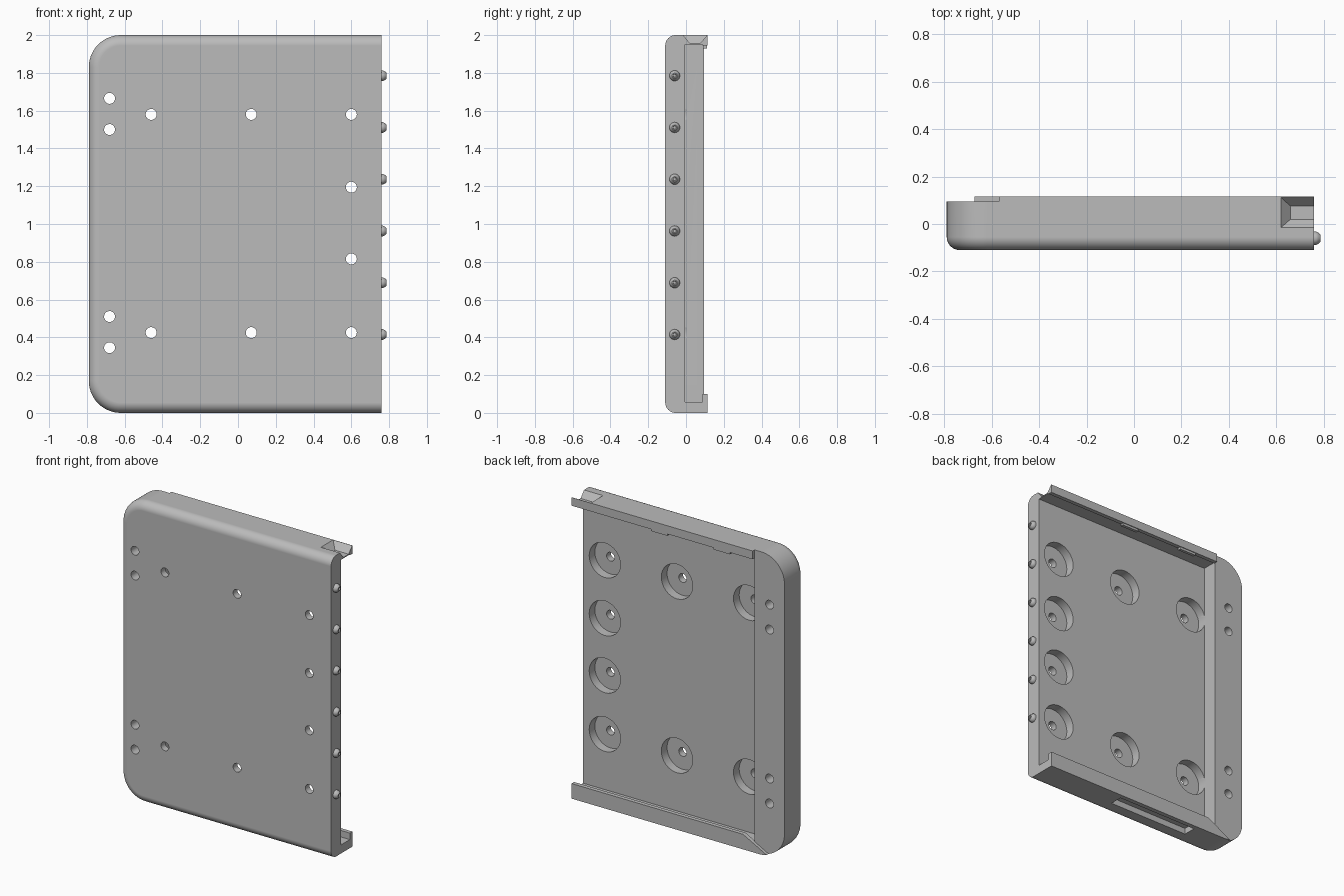
import bpy, bmesh, math
from mathutils import Matrix, Vector

if "Cube" in bpy.data.objects:
    bpy.data.objects.remove(bpy.data.objects["Cube"])

grey = bpy.data.materials.new("plain_grey")
grey.use_nodes = True
GREY = (0.5, 0.5, 0.5, 1)
grey.diffuse_color = GREY
grey.node_tree.nodes["Principled BSDF"].inputs["Base Color"].default_value = GREY

RIGHT, LEFT, TOP = 0.76, -0.79, 2.0
FRONT, BACK, BLOCK_BACK = -0.11, 0.115, 0.095
FLOOR, WALL = -0.005, -0.57


def make(name, bm):
    bmesh.ops.recalc_face_normals(bm, faces=bm.faces)
    mesh = bpy.data.meshes.new(name)
    bm.to_mesh(mesh)
    bm.free()
    mesh.materials.append(grey)
    ob = bpy.data.objects.new(name, mesh)
    bpy.context.collection.objects.link(ob)
    return ob


def loft(bm, rings):
    """Closed solid through rings of equal length."""
    loops = [[bm.verts.new(p) for p in ring] for ring in rings]
    n = len(loops[0])
    for a, b in zip(loops, loops[1:]):
        for i in range(n):
            j = (i + 1) % n
            bm.faces.new((a[i], a[j], b[j], b[i]))
    bm.faces.new(loops[0])
    bm.faces.new(loops[-1])


def prism(bm, outline, y0, y1):
    loft(bm, [[(x, y, z) for x, z in outline] for y in (y0, y1)])


def box(bm, x0, x1, y0, y1, z0, z1):
    prism(bm, [(x0, z0), (x1, z0), (x1, z1), (x0, z1)], y0, y1)


def cylinder(bm, x, z, r, y0, y1):
    ring = [(x + r * math.cos(a), z + r * math.sin(a))
            for a in (math.tau * i / 32 for i in range(32))]
    prism(bm, ring, y0, y1)


def cut(ob, bm):
    cutter = make("cutter", bm)
    cutter.hide_render = True
    mod = ob.modifiers.new("cut", 'BOOLEAN')
    mod.operation, mod.solver, mod.object = 'DIFFERENCE', 'EXACT', cutter
    bpy.context.view_layer.objects.active = ob
    bpy.ops.object.modifier_apply(modifier=mod.name)
    bpy.data.objects.remove(cutter)


def smooth(ob):
    bpy.ops.object.select_all(action='DESELECT')
    ob.select_set(True)
    bpy.context.view_layer.objects.active = ob
    bpy.ops.object.shade_smooth_by_angle(angle=math.radians(30))
    mod = ob.modifiers.new("flat_face_normals", 'WEIGHTED_NORMAL')
    mod.keep_sharp = True


# Body: rounded left corners, filleted front edge, square right end
def outline(d, y, corner=0.17, steps=14):
    pts = [(RIGHT, y, TOP - d)]
    for zc, start in ((TOP - corner, 90), (corner, 180)):
        for i in range(steps + 1):
            a = math.radians(start + 90 * i / steps)
            r = corner - d
            pts.append((LEFT + corner + r * math.cos(a), y, zc + r * math.sin(a)))
    pts.append((RIGHT, y, d))
    return pts


bm = bmesh.new()
fillet = 0.055
rings = []
for i in range(9):
    a = math.pi / 2 * i / 8
    rings.append(outline(fillet * (1 - math.sin(a)), FRONT + fillet * (1 - math.cos(a))))
rings.append(outline(0, BACK))
loft(bm, rings)
body = make("panel_body", bm)

# Lower back of the side block, leaving a ramp at the end of the bottom lip
bm = bmesh.new()
prism(bm, [(-1, -0.1), (-0.88, -0.1), (WALL, 0.063), (WALL, 2.1), (-1, 2.1)], BLOCK_BACK, 1)
cut(body, bm)

# Main pocket, open at the right end
bm = bmesh.new()
box(bm, WALL, 1, FLOOR, 0.088, 0.057, 1.95)
cut(body, bm)

# Back opening between the two lips
bm = bmesh.new()
prism(bm, [(WALL, 0.063), (-0.5, 0.1), (1, 0.1), (1, 1.945), (WALL, 1.945)], 0.08, 1)
cut(body, bm)

# Tapered notch in the top right corner
bm = bmesh.new()
loft(bm, [[(x, y0, z), (1, y0, z), (1, y1, z), (x, y1, z)]
          for x, y0, y1, z in ((0.66, 0.02, 0.075, 1.957), (0.58, -0.05, 0.15, 2.043))])
cut(body, bm)

# Shallow slot under the bottom rail
bm = bmesh.new()
box(bm, -0.41, 0.18, 0, 0.085, -0.1, 0.04)
cut(body, bm)

# Counterbores and screw holes
mounts = [(x, z) for x in (-0.46, 0.07, 0.6) for z in (0.425, 1.58)]
mounts += [(0.6, 0.815), (0.6, 1.195)]
side_holes = [(-0.68, z) for z in (0.345, 0.51, 1.5, 1.665)]
bm = bmesh.new()
for x, z in mounts:
    cylinder(bm, x, z, 0.115, -0.065, 0.005)
cut(body, bm)
bm = bmesh.new()
for x, z in mounts + side_holes:
    cylinder(bm, x, z, 0.029, -0.3, 0.3)
cut(body, bm)
smooth(body)

# Small tabs hanging from the top lip
for i, x in enumerate((0.12, -0.34)):
    bm = bmesh.new()
    box(bm, x - 0.06, x + 0.06, 0.09, 0.11, 1.93, 1.95)
    make(f"lip_tab_{i + 1}", bm)

# Domed contact pins along the right end
profile = [(-0.01, 0.028), (0.008, 0.028), (0.018, 0.023), (0.027, 0.014),
           (0.027, 0.01), (0.02, 0.008)]
for k in range(6):
    z = 0.415 + 0.274 * k
    bm = bmesh.new()
    loft(bm, [[(RIGHT + dx, -0.06 + r * math.cos(a), z + r * math.sin(a))
               for a in (math.tau * i / 24 for i in range(24))] for dx, r in profile])
    smooth(make(f"contact_pin_{k + 1}", bm))
